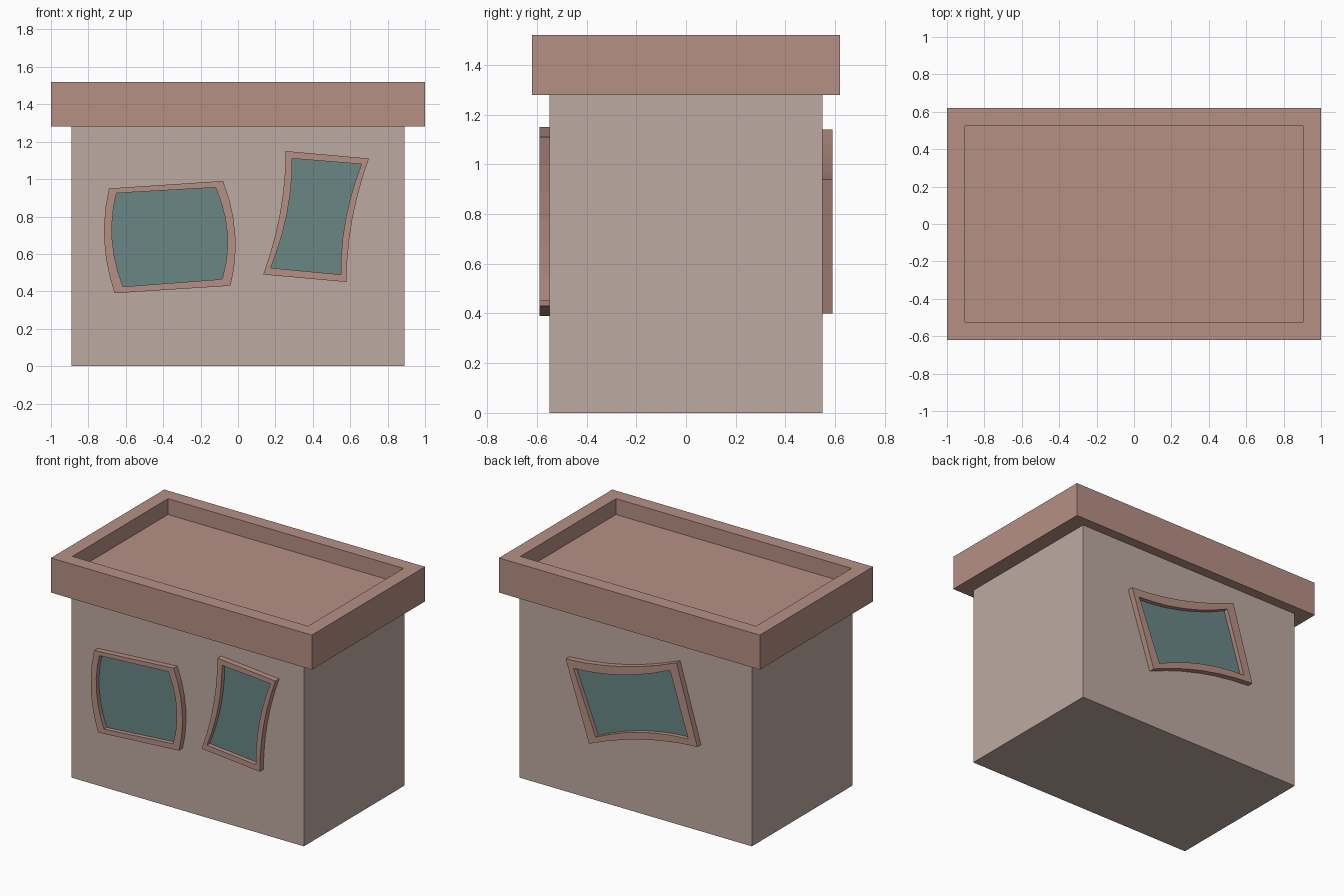
import bpy, bmesh

if "Cube" in bpy.data.objects:
    bpy.data.objects.remove(bpy.data.objects["Cube"])


def material(name, rgb):
    m = bpy.data.materials.new(name)
    m.diffuse_color = (*rgb, 1)
    m.use_nodes = True
    m.node_tree.nodes["Principled BSDF"].inputs["Base Color"].default_value = m.diffuse_color
    return m


WALL = material("wall plaster", (0.515, 0.402, 0.361))
TRIM = material("clay trim", (0.468, 0.279, 0.231))
GLASS = material("teal glass", (0.138, 0.242, 0.235))


def finish(bm, name, mat):
    bmesh.ops.recalc_face_normals(bm, faces=bm.faces)
    me = bpy.data.meshes.new(name)
    bm.to_mesh(me)
    bm.free()
    me.materials.append(mat)
    ob = bpy.data.objects.new(name, me)
    bpy.context.collection.objects.link(ob)
    return ob


def box_bm(hx, hy, z0, z1):
    bm = bmesh.new()
    bmesh.ops.create_cube(bm, size=1)
    for v in bm.verts:
        v.co = (v.co.x * 2 * hx, v.co.y * 2 * hy, z0 + (v.co.z + 0.5) * (z1 - z0))
    return bm


# Walls
finish(box_bm(0.89, 0.55, 0, 1.28), "house_body", WALL)

# Flat roof slab with a sunken top
bm = box_bm(1.0, 0.62, 1.28, 1.52)
top = max(bm.faces, key=lambda f: f.calc_center_median().z)
bmesh.ops.inset_region(bm, faces=[top], thickness=0.137)
floor = bmesh.ops.extrude_discrete_faces(bm, faces=[top])["faces"][0]
for v in floor.verts:
    v.co.z = 1.41
finish(bm, "roof_parapet", TRIM)

STEPS = 6


def outline(corners, bend):
    """Loop through four corners; bend[i] is the mid offset (x, z) of edge i."""
    pts = []
    for i in range(4):
        (ax, az), (bx, bz) = corners[i], corners[(i + 1) % 4]
        ox, oz = bend[i]
        n = STEPS if ox or oz else 1
        for k in range(n):
            t = k / n
            w = 4 * t * (1 - t)
            pts.append((ax + (bx - ax) * t + ox * w, az + (bz - az) * t + oz * w))
    return pts


def window(name, side, outer, inner, bend):
    """side is -1 for the front wall and 1 for the back wall."""
    out, inn = outline(outer, bend), outline(inner, bend)
    y_wall, y_face, y_glass = side * 0.545, side * 0.59, side * 0.559
    # Frame ring
    bm = bmesh.new()
    rings = [[bm.verts.new((x, y, z)) for x, z in loop]
             for loop, y in ((out, y_wall), (out, y_face), (inn, y_face), (inn, y_wall))]
    n = len(out)
    for r in range(4):
        a, b = rings[r], rings[(r + 1) % 4]
        for k in range(n):
            j = (k + 1) % n
            bm.faces.new((a[k], a[j], b[j], b[k]))
    finish(bm, name + "_frame", TRIM)
    # Glass plate
    bm = bmesh.new()
    face = bm.faces.new([bm.verts.new((x, y_glass, z)) for x, z in inn])
    face.normal_update()
    if face.normal.y * side < 0:
        face.normal_flip()
    me_bm = bmesh.ops.extrude_face_region(bm, geom=[face], use_keep_orig=True)
    for v in me_bm["geom"]:
        if isinstance(v, bmesh.types.BMVert):
            v.co.y -= side * 0.009
    finish(bm, name + "_glass", GLASS)


# Corners run top left, top right, bottom right, bottom left in x, z
window("front_left_window", -1,
       [(-0.69, 0.95), (-0.08, 0.99), (-0.04, 0.43), (-0.66, 0.39)],
       [(-0.65, 0.925), (-0.12, 0.955), (-0.085, 0.465), (-0.615, 0.425)],
       [(0, 0), (0.045, 0), (0, 0), (-0.04, 0)])
window("front_right_window", -1,
       [(0.255, 1.15), (0.70, 1.11), (0.58, 0.45), (0.135, 0.49)],
       [(0.29, 1.11), (0.66, 1.08), (0.55, 0.49), (0.175, 0.525)],
       [(0, 0), (-0.03, 0), (0, 0), (0.03, 0)])
window("back_window", 1,
       [(0.51, 0.94), (-0.34, 1.14), (-0.50, 0.60), (0.33, 0.40)],
       [(0.45, 0.89), (-0.29, 1.075), (-0.43, 0.635), (0.28, 0.46)],
       [(0, -0.04), (0, 0), (0, 0.04), (0, 0)])
